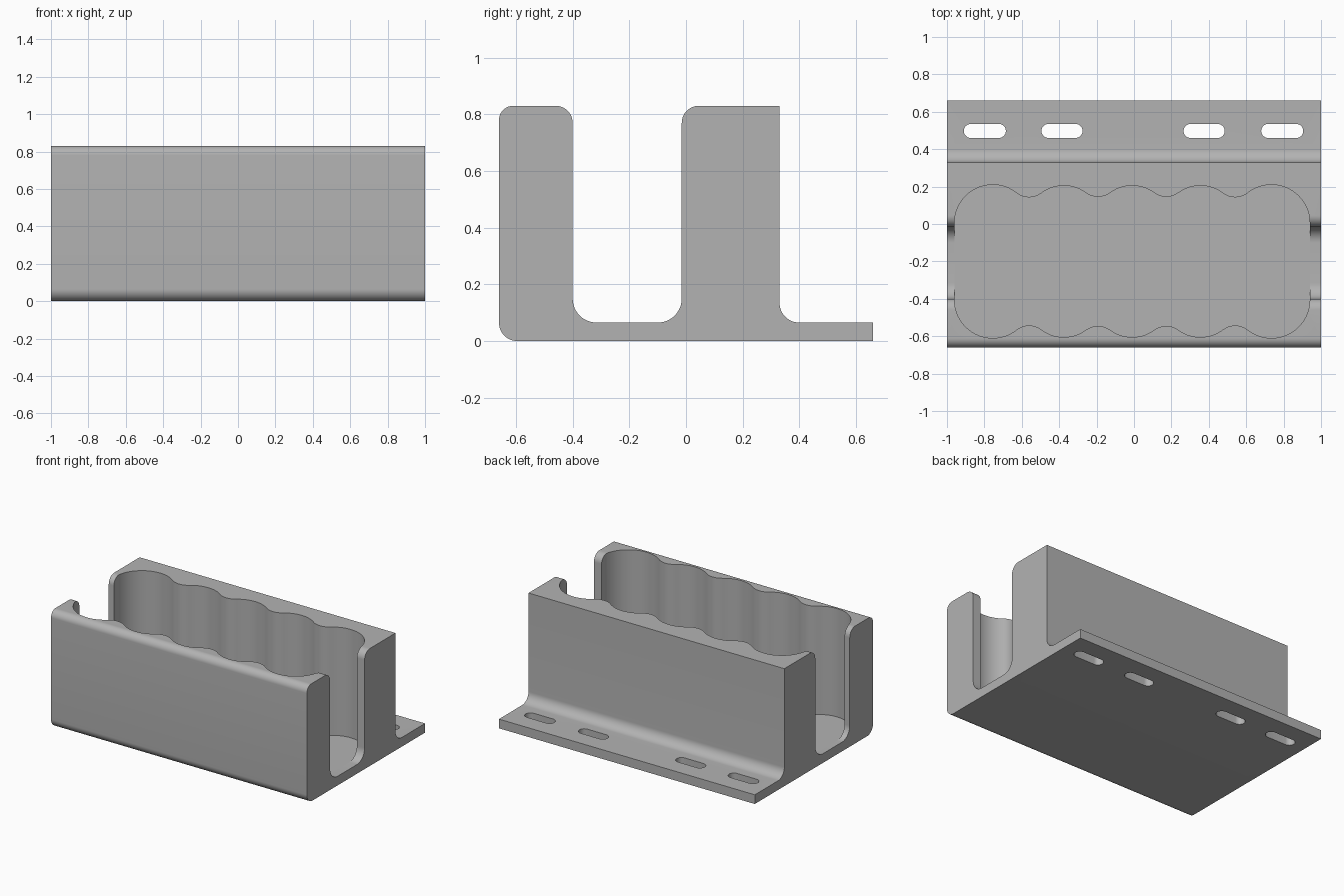
import bpy, bmesh, math
from mathutils import Vector

if "Cube" in bpy.data.objects:
    bpy.data.objects.remove(bpy.data.objects["Cube"])

grey = bpy.data.materials.new("plain grey")
grey.diffuse_color = (0.45, 0.45, 0.45, 1)
grey.use_nodes = True
grey.node_tree.nodes["Principled BSDF"].inputs["Base Color"].default_value = grey.diffuse_color


def rounded(corners, steps=12):
    """Outline from (a, b, radius) corners, with each corner filleted."""
    out = []
    for i, (a, b, r) in enumerate(corners):
        p = Vector((a, b))
        if r == 0:
            out.append(p)
            continue
        u = (Vector(corners[i - 1][:2]) - p).normalized()
        v = (Vector(corners[(i + 1) % len(corners)][:2]) - p).normalized()
        c = p + (u + v) * r          # all corners are right angles
        for k in range(steps + 1):
            t = k / steps * math.pi / 2
            out.append(c - v * r * math.cos(t) - u * r * math.sin(t))
    return out


def prism(name, outline, place, lo, hi):
    """Extrude a 2D outline between two levels."""
    bm = bmesh.new()
    rings = [[bm.verts.new(place(p[0], p[1], h)) for p in outline] for h in (lo, hi)]
    n = len(outline)
    for i in range(n):
        j = (i + 1) % n
        bm.faces.new((rings[0][i], rings[0][j], rings[1][j], rings[1][i]))
    bm.faces.new(rings[0][::-1])
    bm.faces.new(rings[1])
    bmesh.ops.recalc_face_normals(bm, faces=bm.faces)
    mesh = bpy.data.meshes.new(name)
    bm.to_mesh(mesh)
    bm.free()
    mesh.materials.append(grey)
    ob = bpy.data.objects.new(name, mesh)
    bpy.context.collection.objects.link(ob)
    return ob


def upright(a, b, h):
    return (a, b, h)


def cut(target, cutter):
    cutter.hide_render = True
    mod = target.modifiers.new("cut", 'BOOLEAN')
    mod.object = cutter
    mod.operation = 'DIFFERENCE'
    mod.solver = 'EXACT'
    bpy.context.view_layer.objects.active = target
    bpy.ops.object.modifier_apply(modifier=mod.name)
    bpy.data.objects.remove(cutter)


# Extruded body: front wall, open channel, rear block and mounting flange
profile = rounded([
    (-0.66, 0, 0.065), (0.66, 0, 0), (0.66, 0.065, 0),
    (0.33, 0.065, 0.07), (0.33, 0.83, 0), (-0.015, 0.83, 0.06),
    (-0.015, 0.065, 0.085), (-0.40, 0.065, 0.085),
    (-0.40, 0.83, 0.06), (-0.66, 0.83, 0.05)])
body = prism("holder_body", profile, lambda a, b, h: (h, a, b), -1, 1)

# Scalloped pocket: a row of tangent arcs, mirrored about its centre line
lobes = [(-0.755, 0.205), (-0.375, 0.20), (-0.01, 0.20), (0.355, 0.20), (0.735, 0.205)]
row_y, mid_y, blend = 0.005, -0.20, 0.1075
saddles = []
for (x1, r1), (x2, r2) in zip(lobes, lobes[1:]):
    d, a, b = x2 - x1, r1 + blend, r2 + blend
    along = (d * d + a * a - b * b) / (2 * d)
    saddles.append(Vector((x1 + along, row_y + math.sqrt(a * a - along * along))))


def arc(c, r, t0, t1, steps):
    return [Vector((c[0] + r * math.cos(t0 + (t1 - t0) * k / steps),
                    c[1] + r * math.sin(t0 + (t1 - t0) * k / steps)))
            for k in range(steps + 1)]


row = []
for i, (x, r) in enumerate(lobes):
    c = Vector((x, row_y))
    start, end = math.pi, 0.0
    if i > 0:
        v = saddles[i - 1] - c
        start = math.atan2(v.y, v.x)
    if i < len(saddles):
        v = saddles[i] - c
        end = math.atan2(v.y, v.x)
    row += arc(c, r, start, end, 20 if i in (0, 4) else 14)
    if i < len(saddles):
        s = saddles[i]
        w = Vector((lobes[i + 1][0], row_y)) - s
        t1 = math.atan2(w.y, w.x)
        row += arc(s, blend, end - math.pi, t1, 8)[1:-1]
outline = row + [Vector((p.x, 2 * mid_y - p.y)) for p in reversed(row)]
cut(body, prism("pocket_cutter", outline, upright, 0.0645, 1))

# Four elongated screw holes in the flange
for x0, x1 in ((-0.91, -0.685), (-0.495, -0.275), (0.265, 0.485), (0.68, 0.905)):
    r, y = 0.0375, 0.4975
    hole = (arc((x1 - r, y), r, -math.pi / 2, math.pi / 2, 14)
            + arc((x0 + r, y), r, math.pi / 2, 3 * math.pi / 2, 14))
    cut(body, prism("hole_cutter", hole, upright, -0.1, 0.2))

# Smooth the fillets and arcs, keep the real edges sharp
bpy.ops.object.select_all(action='DESELECT')
body.select_set(True)
bpy.context.view_layer.objects.active = body
bpy.ops.object.shade_smooth_by_angle(angle=math.radians(30))
